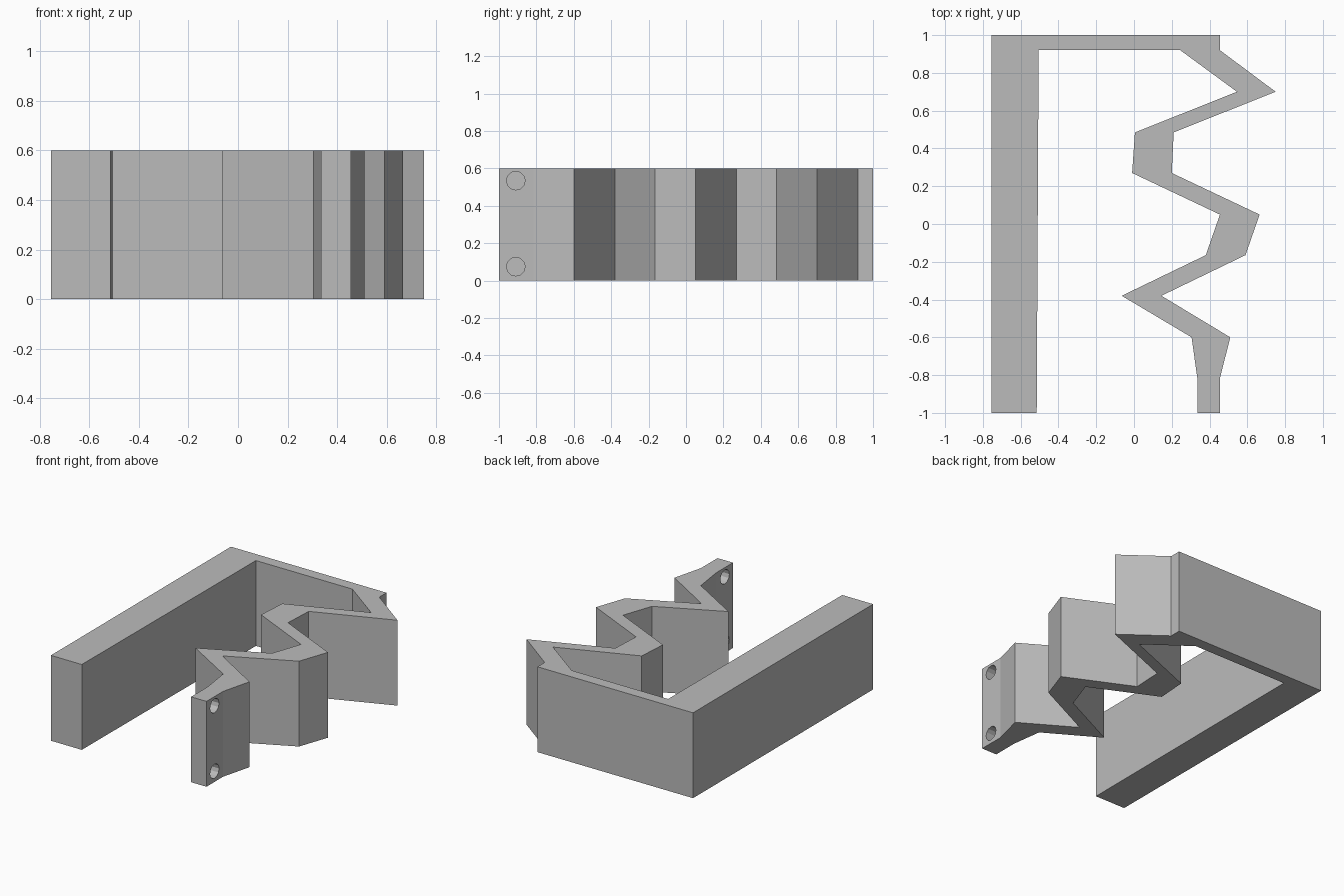
import bpy
import bmesh
import math
from mathutils import Matrix

HEIGHT = 0.6

old = bpy.data.objects.get("Cube")
if old:
    bpy.data.objects.remove(old, do_unlink=True)

grey = bpy.data.materials.new("plain_grey")
grey.use_nodes = True
colour = (0.5, 0.5, 0.5, 1)
grey.diffuse_color = colour
grey.node_tree.nodes["Principled BSDF"].inputs["Base Color"].default_value = colour


def make_object(name, bm):
    bmesh.ops.recalc_face_normals(bm, faces=bm.faces)
    mesh = bpy.data.meshes.new(name)
    bm.to_mesh(mesh)
    bm.free()
    mesh.materials.append(grey)
    obj = bpy.data.objects.new(name, mesh)
    bpy.context.collection.objects.link(obj)
    return obj


# Zigzag spring: (left edge x, right edge x, y), from the back to the tip
zigzag = [(0.245, 0.455, 0.92), (0.545, 0.75, 0.70), (0.005, 0.21, 0.485),
          (-0.01, 0.2, 0.27), (0.455, 0.665, 0.05), (0.38, 0.59, -0.165),
          (-0.065, 0.145, -0.38), (0.305, 0.51, -0.60),
          (0.335, 0.455, -0.815), (0.335, 0.455, -1)]
right_edge = [(r, y) for l, r, y in zigzag]
left_edge = [(l, y) for l, r, y in reversed(zigzag)]

# Thick side bar and back wall close the outline
frame = [(-0.505, 0.92), (-0.515, -1), (-0.755, -1), (-0.755, 1), (0.455, 1)]

bm = bmesh.new()
base = bm.faces.new([bm.verts.new((x, y, 0)) for x, y in right_edge + left_edge + frame])
top = bmesh.ops.extrude_face_region(bm, geom=[base])
bmesh.ops.translate(bm, vec=(0, 0, HEIGHT),
                    verts=[v for v in top["geom"] if isinstance(v, bmesh.types.BMVert)])
body = make_object("zigzag_bracket", bm)

# Two screw holes through the tip plate
bm = bmesh.new()
for z in (0.075, 0.535):
    bmesh.ops.create_cone(bm, cap_ends=True, segments=12, radius1=0.05, radius2=0.05,
                          depth=0.4, matrix=Matrix.Translation((0.395, -0.91, z))
                          @ Matrix.Rotation(math.pi / 2, 4, "Y"))
cutter = make_object("screw_hole_cutter", bm)
cutter.hide_render = True

holes = body.modifiers.new("screw_holes", "BOOLEAN")
holes.operation = "DIFFERENCE"
holes.solver = "EXACT"
holes.object = cutter
bpy.context.view_layer.objects.active = body
body.select_set(True)
bpy.ops.object.modifier_apply(modifier=holes.name)
bpy.data.objects.remove(cutter, do_unlink=True)
